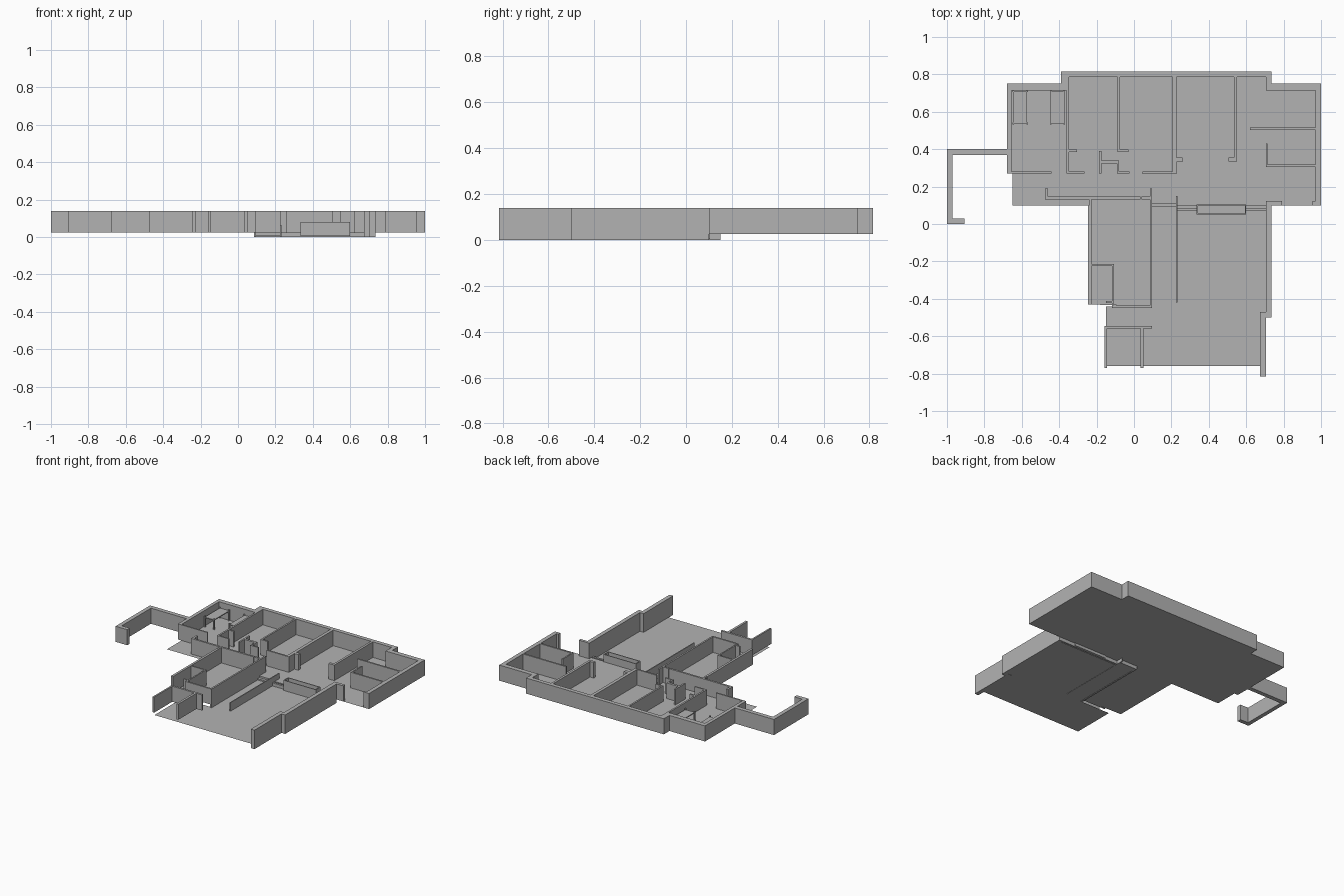
import bpy, bmesh

TOP, UP, LOW = 0.14, 0.025, 0.0   # wall top, upper floor level, sunken floor level

mat = bpy.data.materials.new("plaster_grey")
mat.diffuse_color = (0.45, 0.45, 0.45, 1)


def finish(name, bm):
    me = bpy.data.meshes.new(name)
    bm.to_mesh(me)
    bm.free()
    me.materials.append(mat)
    ob = bpy.data.objects.new(name, me)
    bpy.context.collection.objects.link(ob)
    return ob


def boxes(name, rects, z0=UP, z1=TOP):
    """One object from plan rectangles (x0, x1, y0, y1) raised from z0 to z1."""
    bm = bmesh.new()
    for x0, x1, y0, y1 in rects:
        vs = bmesh.ops.create_cube(bm, size=1)["verts"]
        for v in vs:
            v.co.x = x1 if v.co.x > 0 else x0
            v.co.y = y1 if v.co.y > 0 else y0
            v.co.z = z1 if v.co.z > 0 else z0
    return finish(name, bm)


def floor(name, outline, z):
    bm = bmesh.new()
    f = bm.faces.new([bm.verts.new((x, y, z)) for x, y in outline])
    f.normal_update()
    if f.normal.z < 0:
        f.normal_flip()
    return finish(name, bm)


# Floors
floor("upper_floor", [(-.65, .10), (-.24, .10), (-.24, -.43), (.09, -.44), (.09, .13),
                      (.23, .13), (.23, .10), (1, .10), (1, .75), (.735, .75), (.735, .815),
                      (-.39, .815), (-.39, .75), (-.68, .75), (-.68, .27), (-.65, .27)], UP)
floor("sunken_floor", [(-.15, -.76), (.70, -.76), (.70, -.48), (.73, -.48), (.73, .10),
                       (.23, .10), (.09, .10), (.09, -.44), (-.15, -.44)], 0.002)

# Outer walls
boxes("outer_walls", [
    (-.39, .735, .785, .815), (-.39, -.36, .715, .815),
    (-.68, -.36, .715, .75), (-.68, -.655, .27, .75),
    (.705, .735, .715, .815), (.705, 1, .715, .75), (.97, 1, .10, .75),
    (.955, 1, .10, .122), (.705, .79, .10, .122),
    (-.245, -.228, -.43, .10)])
boxes("carport_walls", [(-1, -.665, .37, .402), (-1, -.97, 0, .402), (-1, -.905, 0, .03)])
boxes("sunken_room_side_walls", [(.705, .735, -.50, .10), (.675, .705, -.815, -.47)], LOW)

# Back bedroom partitions
boxes("bedroom_walls", [
    (-.67, -.44, .27, .28), (-.36, -.347, .27, .79), (-.36, -.265, .27, .28),
    (-.355, -.305, .385, .397), (-.087, -.075, .385, .79), (-.087, -.03, .385, .397),
    (.205, .228, .27, .79), (.045, .228, .268, .28), (.225, .26, .332, .355),
    (.535, .552, .335, .79), (.505, .552, .335, .355)])
boxes("closet_walls", [
    (-.187, -.175, .32, .39), (-.187, -.08, .323, .34), (-.187, -.175, .27, .34),
    (-.09, -.08, .27, .34), (-.09, -.025, .27, .28)])

# Right hand rooms
boxes("east_room_walls", [
    (.62, .97, .503, .515), (.705, .715, .305, .43), (.705, .97, .305, .317)])

# Middle rooms
boxes("middle_room_walls", [
    (-.475, .035, .132, .146), (-.475, -.46, .132, .19), (.04, .095, .132, .146),
    (-.24, -.228, .09, .14), (-.23, -.107, -.225, -.215), (-.117, -.107, -.445, -.215),
    (-.15, -.107, -.422, -.412), (-.117, .097, -.448, -.436), (.085, .097, .13, .19)])
boxes("hall_wall", [(.085, .097, -.448, .13)], LOW)

# Front entrance partitions
boxes("entrance_walls", [
    (-.155, .097, -.56, -.545), (-.157, -.145, -.77, -.545), (.035, .052, -.77, -.55)])

# Hall: low divider and steps
boxes("hall_divider", [(.225, .232, -.42, .15)], LOW, 0.065)
boxes("hall_lower_step", [(.09, .23, .09, .13)], LOW, 0.012)
boxes("hall_upper_step", [(.09, .23, .11, .13)], LOW, UP)

# Ledge and open planter between the two levels
boxes("level_riser", [(.23, .73, .097, .10)], LOW, UP)
boxes("level_ledge", [(.23, .71, .07, .085)], LOW, UP)
boxes("planter_rim", [(.335, .60, .05, .056), (.335, .60, .099, .105),
                      (.335, .341, .05, .105), (.594, .60, .05, .105)], 0.005, 0.08)
boxes("planter_bed", [(.335, .60, .05, .105)], 0.005, 0.04)

# Pair of raised platforms on four posts
for side, x0 in (("left", -.65), ("right", -.45)):
    x1 = x0 + .082
    boxes(side + "_platform_posts", [(x, x + .008, y, y + .01)
          for x in (x0, x1 - .008) for y in (.533, .705)], UP, 0.105)
    boxes(side + "_platform_top", [(x0 + .003, x1 - .003, .537, .712)], 0.09, 0.097)
